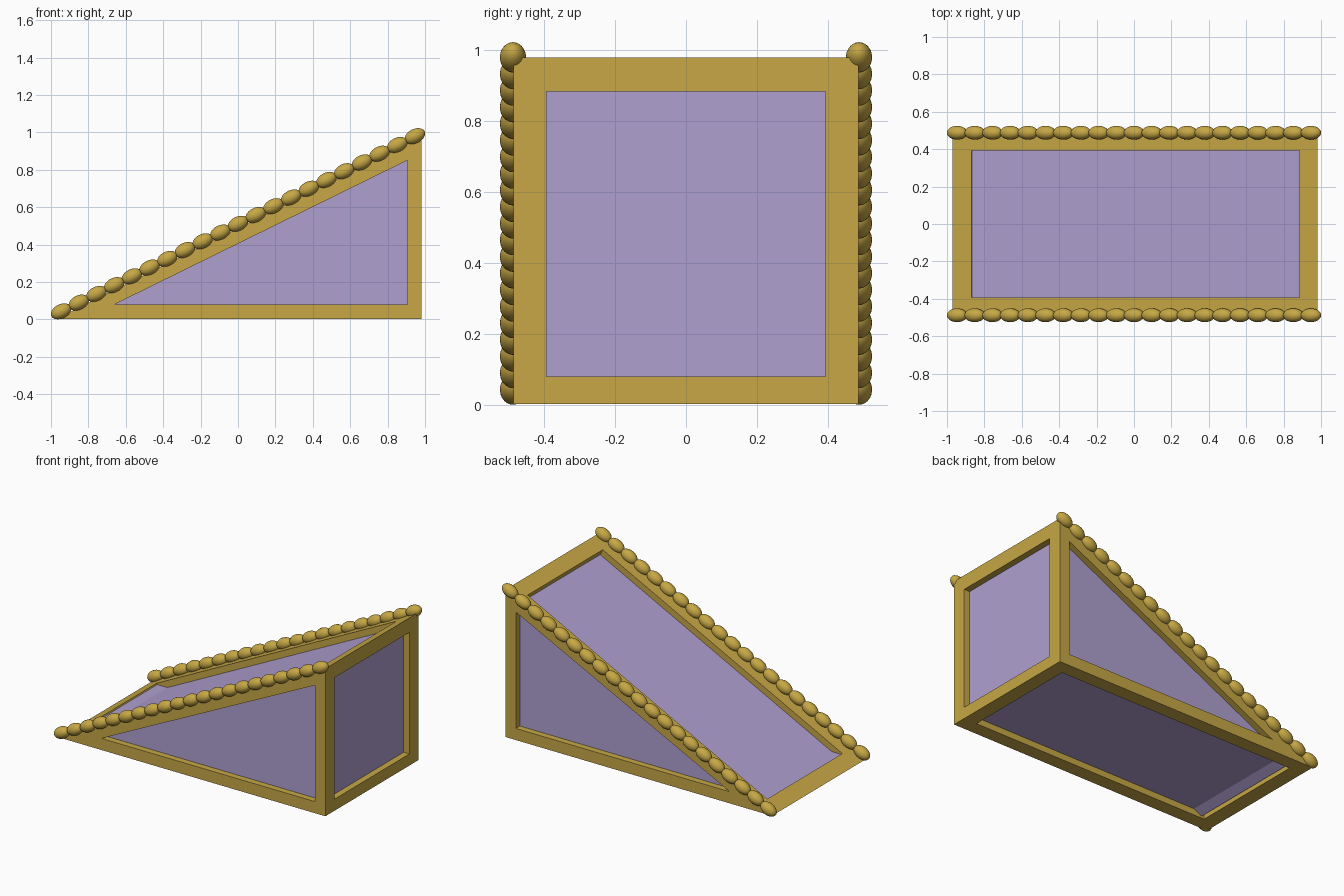
import bpy, bmesh, math
from mathutils import Vector, Matrix

if "Cube" in bpy.data.objects:
    bpy.data.objects.remove(bpy.data.objects["Cube"])


def material(name, rgb):
    m = bpy.data.materials.new(name)
    m.diffuse_color = (*rgb, 1)
    m.use_nodes = True
    m.node_tree.nodes["Principled BSDF"].inputs["Base Color"].default_value = m.diffuse_color
    return m


gold = material("gold", (0.57, 0.39, 0.06))
lavender = material("lavender", (0.43, 0.35, 0.63))


def make_object(name, bm, mat):
    mesh = bpy.data.meshes.new(name)
    bm.to_mesh(mesh)
    bm.free()
    mesh.materials.append(mat)
    ob = bpy.data.objects.new(name, mesh)
    bpy.context.collection.objects.link(ob)
    return ob


L, R, B, T, W = -0.97, 0.98, 0.003, 0.98, 0.486   # wedge limits
PW, DEPTH = 0.393, 0.042                          # panel half width, recess
PL, PR = -0.87, 0.885                             # panel ends in x


def slope(x):
    return B + (T - B) * (x - L) / (R - L)


def strip(a, b, w):
    """Rectangle spanning y = -w..w between two (x, z) points."""
    return [Vector((p[0], y, p[1])) for p, y in ((a, -w), (b, -w), (b, w), (a, w))]


def side(pts, y):
    return [Vector((x, y, z)) for x, z in pts]


tri = [(L, B), (R, B), (R, T)]
tri_in = [(-0.66, 0.08), (0.905, 0.08), (0.905, 0.85)]
sn = Vector((-(T - B), 0, R - L)).normalized()
# outer outline, opening outline, outward normal of each wedge face
faces = {
    "front": (side(tri, -W), side(tri_in, -W), Vector((0, -1, 0))),
    "back": (side(tri, W), side(tri_in, W), Vector((0, 1, 0))),
    "end": (strip((R, B), (R, T), W), strip((R, 0.08), (R, 0.884), PW), Vector((1, 0, 0))),
    "base": (strip((L, B), (R, B), W), strip((PL, B), (PR, B), PW), Vector((0, 0, -1))),
    "slope": (strip((L, B), (R, T), W), strip((PL, slope(PL)), (PR, slope(PR)), PW), sn),
}

# Gold frame with recessed openings, and a lavender panel in each
frame = bmesh.new()
for name, (outer, inner, normal) in faces.items():
    floor = [p - normal * DEPTH for p in inner]
    o, i, f = ([frame.verts.new(p) for p in ring] for ring in (outer, inner, floor))
    for k in range(len(o)):
        j = (k + 1) % len(o)
        frame.faces.new((o[k], o[j], i[j], i[k]))
        frame.faces.new((i[k], i[j], f[j], f[k]))
    flat = (outer[1] - outer[0]).cross(outer[2] - outer[1])
    if flat.dot(normal) < 0:
        bmesh.ops.reverse_faces(frame, faces=list({fc for v in i for fc in v.link_faces}))
        floor.reverse()
    panel = bmesh.new()
    panel.faces.new([panel.verts.new(p) for p in floor])
    make_object(name + "_panel", panel, lavender)
bmesh.ops.remove_doubles(frame, verts=frame.verts, dist=0.0005)
make_object("wedge_frame", frame, gold)

# Rows of oval beads along both sloping edges
start, end, count = Vector((-0.946, 0, 0.043)), Vector((0.946, 0, 0.98)), 21
tilt = Matrix.Rotation(-math.atan2(end.z - start.z, end.x - start.x), 4, 'Y')
size = Matrix.Diagonal((0.058, 0.037, 0.038, 1))
for name, y in (("front_bead_row", -0.488), ("back_bead_row", 0.488)):
    row = bmesh.new()
    for k in range(count):
        p = start.lerp(end, k / (count - 1)) + Vector((0, y, 0))
        bmesh.ops.create_uvsphere(row, u_segments=24, v_segments=14, radius=1,
                                  matrix=Matrix.Translation(p) @ tilt @ size)
    for fc in row.faces:
        fc.smooth = True
    make_object(name, row, gold)
